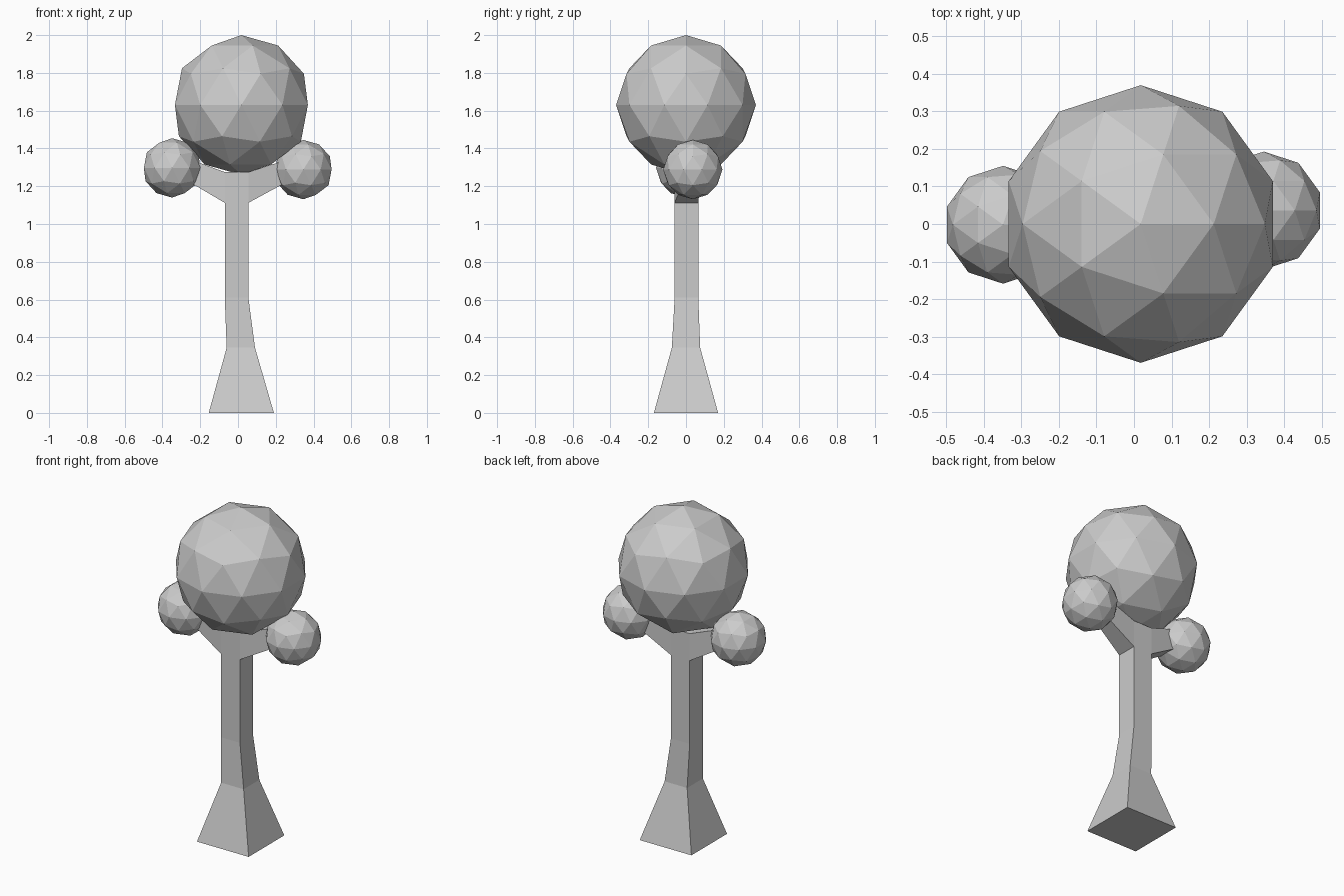
import bpy
import bmesh
from mathutils import Vector

cube = bpy.data.objects.get("Cube")
if cube:
    bpy.data.objects.remove(cube, do_unlink=True)

# One plain grey for the whole tree
GREY = (0.6, 0.6, 0.6, 1.0)
grey = bpy.data.materials.new("light grey")
grey.use_nodes = True
grey.diffuse_color = GREY
grey.node_tree.nodes["Principled BSDF"].inputs["Base Color"].default_value = GREY


def add_object(name, bm):
    bmesh.ops.recalc_face_normals(bm, faces=bm.faces)
    mesh = bpy.data.meshes.new(name)
    bm.to_mesh(mesh)
    bm.free()
    mesh.materials.append(grey)
    obj = bpy.data.objects.new(name, mesh)
    bpy.context.collection.objects.link(obj)
    return obj


def foliage(name, centre, radius):
    bm = bmesh.new()
    bmesh.ops.create_icosphere(bm, subdivisions=2, radius=radius)
    add_object(name, bm).location = centre


def square_ring(bm, x0, x1, y0, y1, z):
    return [bm.verts.new((x, y, z)) for x, y in ((x0, y0), (x1, y0), (x1, y1), (x0, y1))]


# Trunk: square rings joined into a flared, slightly leaning post
bm = bmesh.new()
sections = [
    (-0.155, 0.19, -0.17, 0.17, 0),
    (-0.06, 0.09, -0.075, 0.075, 0.345),
    (-0.07, 0.055, -0.06, 0.065, 0.61),
    (-0.07, 0.055, -0.06, 0.065, 1.112),
    (-0.07, 0.055, -0.06, 0.065, 1.275),
]
rings = [square_ring(bm, *s) for s in sections]
bm.faces.new(rings[0])
bm.faces.new(rings[-1])
for low, high in zip(rings, rings[1:]):
    for i in range(4):
        j = (i + 1) % 4
        bm.faces.new((low[i], low[j], high[j], high[i]))
bmesh.ops.recalc_face_normals(bm, faces=bm.faces)

# Branches: extrude the two side faces of the top section into the small crowns
for side, lift, shift in ((1, 0.095, 0.03), (-1, 0.105, 0.0)):
    face = next(f for f in bm.faces
                if f.normal.x * side > 0.9 and f.calc_center_median().z > 1.15)
    new = bmesh.ops.extrude_discrete_faces(bm, faces=[face])["faces"][0]
    centre = new.calc_center_median()
    for v in new.verts:
        offset = v.co - centre
        v.co = centre + offset * 0.7 + Vector((side * 0.22, shift, lift))
add_object("trunk_and_branches", bm)

# Crown and the two side clumps
foliage("main_crown", (0.018, 0, 1.63), 0.37)
foliage("left_crown", (0.346, 0.036, 1.288), 0.157)
foliage("right_crown", (-0.349, -0.002, 1.297), 0.157)
